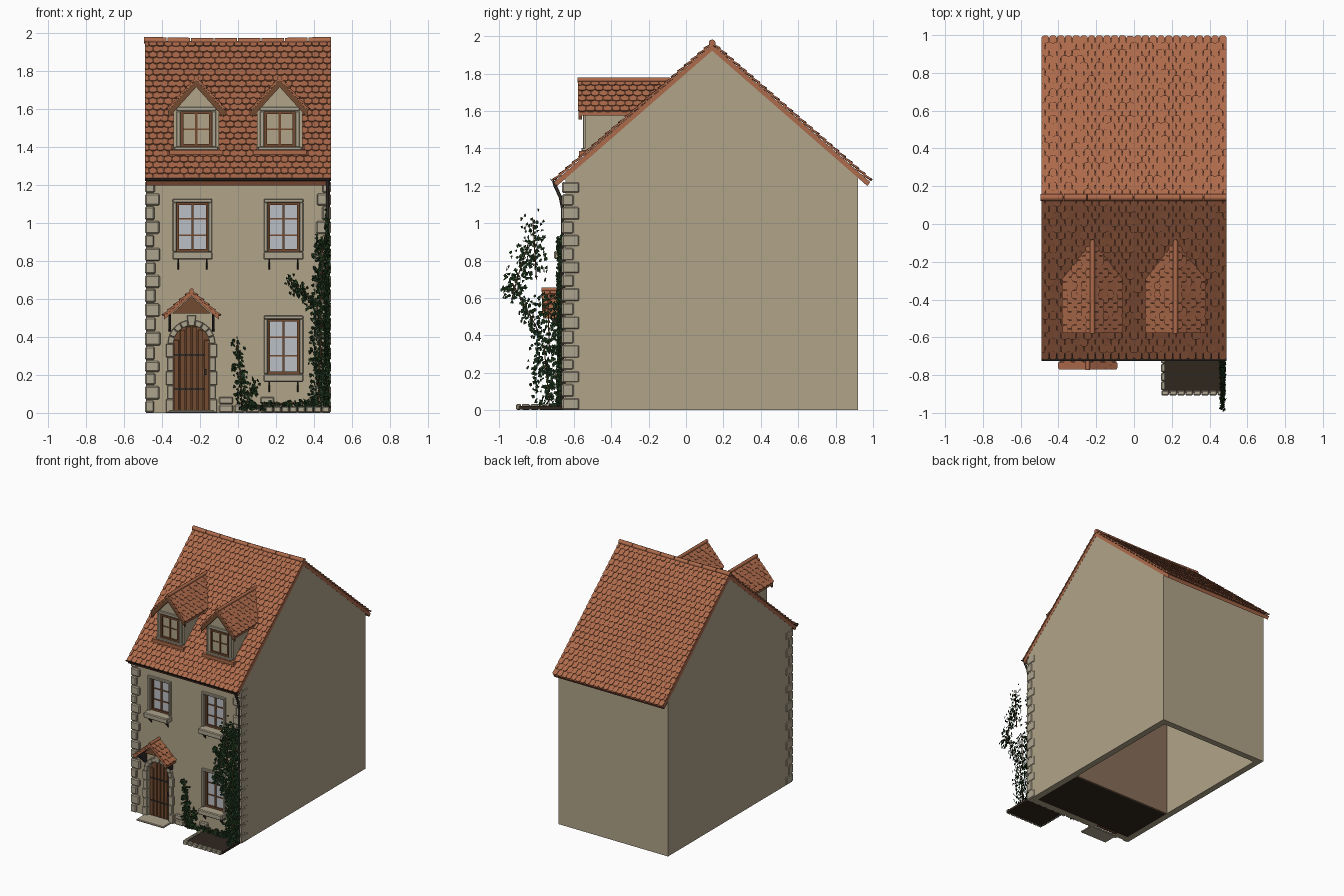
import bpy, bmesh, math, random
from mathutils import Vector as V

if "Cube" in bpy.data.objects:
    bpy.data.objects.remove(bpy.data.objects["Cube"])
random.seed(4)

def mat(name, r, g, b):
    m = bpy.data.materials.new(name)
    m.diffuse_color = (r, g, b, 1)
    m.use_nodes = True
    m.node_tree.nodes["Principled BSDF"].inputs["Base Color"].default_value = m.diffuse_color
    return m

PLASTER = mat("plaster", .44, .37, .25)
STONE = mat("stone", .42, .37, .27)
TILE = mat("clay_tile", .42, .145, .07)
WOOD = mat("wood", .17, .07, .03)
IRON = mat("iron", .03, .025, .02)
GLASS = mat("glass", .5, .52, .55)
SOIL = mat("soil", .03, .02, .013)
LEAF = mat("leaf", .018, .05, .016)
INNER = mat("partition", .25, .16, .1)

def finish(name, bm, m, bevel=0):
    bmesh.ops.recalc_face_normals(bm, faces=bm.faces)
    me = bpy.data.meshes.new(name)
    bm.to_mesh(me)
    bm.free()
    me.materials.append(m)
    ob = bpy.data.objects.new(name, me)
    bpy.context.collection.objects.link(ob)
    if bevel:
        b = ob.modifiers.new("bevel", 'BEVEL')
        b.width, b.segments = bevel, 1
    return ob

def add_prism(bm, axis, pts, a, b):
    def at(p, t):
        return (t, p[0], p[1]) if axis == 'x' else (p[0], t, p[1])
    lo = [bm.verts.new(at(p, a)) for p in pts]
    hi = [bm.verts.new(at(p, b)) for p in pts]
    bm.faces.new(lo)
    bm.faces.new(hi[::-1])
    for i in range(len(pts)):
        j = (i + 1) % len(pts)
        bm.faces.new((lo[i], hi[i], hi[j], lo[j]))

def solid(name, parts, m, bevel=0):
    """One object from prisms (axis, profile, start, end)."""
    bm = bmesh.new()
    for p in parts:
        add_prism(bm, *p)
    return finish(name, bm, m, bevel)

def box(x0, x1, y0, y1, z0, z1):
    return ('y', [(x0, z0), (x1, z0), (x1, z1), (x0, z1)], y0, y1)

def chevron(cx, hw, ze, za, t):
    return [(cx-hw, ze), (cx, za), (cx+hw, ze), (cx+hw, ze-t), (cx, za-t), (cx-hw, ze-t)]

def pipe(name, pts, r, m):
    cu = bpy.data.curves.new(name, 'CURVE')
    cu.dimensions, cu.bevel_depth, cu.bevel_resolution, cu.use_fill_caps = '3D', r, 2, True
    s = cu.splines.new('POLY')
    s.points.add(len(pts) - 1)
    for q, p in zip(s.points, pts):
        q.co = (*p, 1)
    cu.materials.append(m)
    ob = bpy.data.objects.new(name, cu)
    bpy.context.collection.objects.link(ob)

def roof_z(y):
    return 1.96 - abs(y - .14) * .866

def tiles(name, o, u, v, width, length, cols, rows, keep=lambda p: True):
    """Overlapping rounded tiles laid from corner o along u, up slope v."""
    bm = bmesh.new()
    o, u, v = V(o), V(u), V(v).normalized()
    n = u.cross(v)
    n = n if n.z > 0 else -n
    tw, th = width / cols, length / rows
    for r in range(rows):
        for c in range(cols + r % 2):
            s = (c - .5 * (r % 2)) * tw
            a, b = max(0, s) + .001, min(width, s + tw) - .001
            lo, hi = r * th, min((r + 1.25) * th, length)
            if not keep(o + u * (a + b) / 2 + v * (lo + hi) / 2):
                continue
            h = .010 + random.uniform(0, .003)
            d = b - a
            out = [(a, hi, .004), (a, lo+.2*th, h), (a+.25*d, lo, h), (b-.25*d, lo, h), (b, lo+.2*th, h), (b, hi, .004)]
            top = [bm.verts.new(o + u*x + v*y + n*z) for x, y, z in out]
            bot = [bm.verts.new(o + u*x + v*y + n*(z-.01)) for x, y, z in out]
            bm.faces.new(top)
            bm.faces.new(bot[::-1])
            for i in range(6):
                j = (i + 1) % 6
                bm.faces.new((top[i], bot[i], bot[j], top[j]))
    finish(name, bm, TILE)

def window(name, cx, z0, z1, w, y, rows):
    h, f = w / 2, .014
    fr = [box(cx-h, cx-h+f, y, y+.03, z0, z1), box(cx+h-f, cx+h, y, y+.03, z0, z1),
          box(cx-h+f, cx+h-f, y, y+.03, z0, z0+f), box(cx-h+f, cx+h-f, y, y+.03, z1-f, z1),
          box(cx-.006, cx+.006, y+.005, y+.025, z0+f, z1-f)]
    for i in range(1, rows):
        z = z0 + (z1 - z0) * i / rows
        fr.append(box(cx-h+f, cx+h-f, y+.008, y+.025, z-.004, z+.004))
    solid(name + "_frame", fr, WOOD)
    solid(name + "_glass", [box(cx-h+f/2, cx+h-f/2, y+.014, y+.02, z0+f/2, z1-f/2)], GLASS)

# House shell: hollow, open below, with openings cut in the front
DX = -.245
WINS = [("upper_left_window", -.24, .85, 1.11), ("upper_right_window", .24, .85, 1.11), ("lower_window", .24, .205, .495)]
arc = [(DX + .095*math.cos(math.pi*i/12), .365 + .095*math.sin(math.pi*i/12)) for i in range(13)]
door_profile = [(DX-.095, 0), (DX+.095, 0)] + arc
walls = solid("house_walls", [('x', [(-.645, 0), (.92, 0), (.92, 1.25), (.14, 1.925), (-.645, 1.25)], -.485, .485)], PLASTER)
cuts = [[('x', [(-.595, -.1), (.87, -.1), (.87, 1.22), (.14, 1.85), (-.595, 1.22)], -.435, .435)],
        [box(cx-.085, cx+.085, -.8, -.55, z0, z1) for _, cx, z0, z1 in WINS]
        + [('y', [(x, z - .001) for x, z in door_profile], -.8, -.55)]]
bpy.context.view_layer.objects.active = walls
for parts in cuts:
    cutter = solid("cutter", parts, PLASTER)
    cutter.hide_render = True
    md = walls.modifiers.new("cut", 'BOOLEAN')
    md.operation, md.object, md.solver = 'DIFFERENCE', cutter, 'EXACT'
    bpy.ops.object.modifier_apply(modifier=md.name)
    bpy.data.objects.remove(cutter)

# Front room: floors and partition
solid("room_floors", [box(-.435, .435, -.595, -.15, z, z+.012) for z in (0, .62, 1.2)], SOIL)
solid("room_partition", [box(-.435, .435, -.15, -.138, 0, 1.21)], INNER)

# Main roof
solid("roof_slab", [('x', [(-.705, 1.22), (.14, 1.955), (.985, 1.22), (.97, 1.198), (.14, 1.922), (-.69, 1.198)], -.486, .486)], TILE)
for nm, y, d in (("front", -.71, 1), ("back", .99, -1)):
    tiles(nm + "_roof_tiles", (-.49, y, 1.224), (1, 0, 0), (0, .85*d, .736), .98, 1.12, 24, 24)
for i in range(8):
    xs = [-.495 + .99 * (i + k) / 8 for k in (0, .96)]
    pipe("ridge_cap", [(x, .14, 1.957 + .03 * x * x) for x in xs], .018, TILE)

# Gutter and downpipe
def half(r, a, b):
    return [(-.708 + r*math.cos(t), 1.238 + r*math.sin(t)) for t in (a + (b-a)*i/6 for i in range(7))]
solid("gutter", [('x', half(.017, math.pi, 2*math.pi) + half(.013, 2*math.pi, math.pi), -.49, .49)], IRON)
pipe("downpipe", [(.472, -.706, 1.225), (.472, -.70, 1.2), (.472, -.672, 1.14), (.472, -.66, 1.08), (.472, -.66, .01)], .009, IRON)

# Dormers
for side, cx in (("left", -.22), ("right", .22)):
    nm = side + "_dormer"
    solid(nm + "_body", [('y', [(cx-.12, 1.38), (cx+.12, 1.38), (cx+.12, 1.61), (cx, 1.735), (cx-.12, 1.61)], -.54, -.14)], PLASTER)
    solid(nm + "_surround", [box(cx-.105, cx-.082, -.55, -.53, 1.4, 1.59), box(cx+.082, cx+.105, -.55, -.53, 1.4, 1.59),
          box(cx-.105, cx+.105, -.55, -.53, 1.59, 1.612), box(cx-.115, cx+.115, -.56, -.53, 1.385, 1.402)], STONE, .003)
    window(nm + "_window", cx, 1.402, 1.588, .164, -.552, 2)
    solid(nm + "_apron", [box(cx-.14, cx+.14, -.572, -.53, 1.362, 1.386)], TILE)
    solid(nm + "_roof", [('y', chevron(cx, .148, 1.597, 1.76, .022), -.572, -.09)], TILE)
    solid(nm + "_bargeboard", [('y', chevron(cx, .147, 1.594, 1.757, .04), -.574, -.556)], WOOD)
    for s in (-1, 1):
        tiles(nm + "_tiles", (cx + s*.152, -.578, 1.594), (0, 1, 0), (-s*.15, 0, .165), .5, .223, 11, 6,
              lambda p: p.z > roof_z(p.y) - .04)
    pipe(nm + "_ridge", [(cx, -.58, 1.766), (cx, -.085, 1.766)], .013, TILE)

# Windows with stone surrounds, sills and brackets
for nm, cx, z0, z1 in WINS:
    window(nm, cx, z0, z1, .17, -.635, 3)
    solid(nm + "_surround", [box(cx-.104, cx-.083, -.657, -.63, z0, z1), box(cx+.083, cx+.104, -.657, -.63, z0, z1),
                             box(cx-.104, cx+.104, -.66, -.63, z1-.002, z1+.018)], STONE, .004)
    solid(nm + "_sill", [box(cx-.106, cx+.106, -.705, -.625, z0-.042, z0)], STONE, .006)
    solid(nm + "_brackets", [('x', [(-.64, z0-.042), (-.69, z0-.042), (-.645, z0-.095)], cx+k-.003, cx+k+.003)
                             for k in (-.075, .075)], IRON)

# Door with arched stone surround, hinges and step
solid("door", [('y', door_profile, -.622, -.605)], WOOD)
planks = []
for i in range(6):
    x = DX - .095 + .19 * i / 6
    h = min(.365 + math.sqrt(max(0, .095**2 - (q - DX)**2)) for q in (x+.002, x+.0297))
    planks.append(box(x+.002, x+.0297, -.63, -.62, .005, h))
solid("door_planks", planks, WOOD, .002)
solid("door_hinges", [box(DX-.09, DX+.07, -.634, -.628, z, z+.01) for z in (.12, .30)] + [box(DX+.066, DX+.078, -.645, -.628, .2, .23)], IRON)
stones = []
for s in (-1, 1):
    for i in range(5):
        a, b = sorted((DX + s*.095, DX + s*(.127 if i % 2 else .135)))
        stones.append(box(a, b, -.667, -.61, i*.073 + .001, i*.073 + .072))
for i in range(9):
    a, b = [math.pi*(i+k)/9 for k in (.02, .98)]
    R = .15 if i == 4 else .126
    stones.append(('y', [(DX + r*math.cos(t), .365 + r*math.sin(t)) for r, t in ((.094, a), (R, a), (R, b), (.094, b))],
                   -.675 if i == 4 else -.667, -.61))
solid("door_surround", stones, STONE, .003)
solid("door_step", [box(DX-.12, DX+.12, -.765, -.64, 0, .014)], STONE, .004)

# Door canopy
solid("canopy_roof", [('y', chevron(DX, .146, .512, .64, .022), -.765, -.645)], TILE)
solid("canopy_gable", [('y', [(DX-.1, .525), (DX+.1, .525), (DX, .615)], -.70, -.645)], WOOD)
for s in (-1, 1):
    tiles("canopy_tiles", (DX + s*.15, -.77, .508), (0, 1, 0), (-s*.15, 0, .132), .125, .2, 3, 5)
    x = DX + s*.115
    solid("canopy_bracket", [('x', [(-.645, .43), (-.665, .43), (-.755, .515), (-.755, .535), (-.645, .535)], x-.007, x+.007)], IRON)
pipe("canopy_ridge", [(DX, -.772, .645), (DX, -.645, .645)], .012, TILE)

# Quoins at the front corners and plinth stones
q, z, i = [], .002, 0
while z < 1.18:
    h = random.uniform(.062, .078)
    for s in (-1, 1):
        a, b = sorted((s*.49, s*(.412 if i % 2 else .44) + random.uniform(-.006, .006)))
        q.append(box(a, b, -.662, -.60 if i % 2 else -.57, z, z+h-.006))
    z, i = z + h, i + 1
solid("quoins", q, STONE, .007)
p, x = [], -.1
while x < .40:
    w = random.uniform(.05, .08)
    for z0, z1 in ((.002, .043), (.047, .085))[:random.choice((1, 1, 2))]:
        p.append(box(x, x+w-.005, -.66, -.63, z0, z1))
    x += w
solid("plinth_stones", p, STONE, .006)

# Flower bed
solid("bed_soil", [box(.15, .483, -.895, -.645, .004, .022)], SOIL)
edge = [box(.145 + i*.0425, .184 + i*.0425, -.908, -.882, .002, .033) for i in range(8)]
edge += [box(.142, .166, -.878 + i*.047, -.835 + i*.047, .002, .033) for i in range(5)]
solid("bed_edging", edge, STONE, .005)

# Ivy: one sheet on the front wall, one standing out along the right edge
bm = bmesh.new()
def ivy(a, b, spread, n):
    a, b = V(a), V(b)
    pipe("ivy_stem", [a, a.lerp(b, .35) + V((.004, 0, .01)), b], .003, WOOD)
    for _ in range(n):
        c = a.lerp(b, random.random()) + V([random.uniform(-1, 1) * k * random.random()**.4 for k in spread])
        c = V((min(c.x, .478), max(c.y, -.987), max(c.z, .016)))
        nrm = V([random.uniform(-1, 1) * .6 for _ in range(3)]) + V((.8, -.8, .3))
        t = nrm.cross(V([random.uniform(-1, 1) for _ in range(3)])).normalized() * random.uniform(.010, .016)
        w = nrm.normalized().cross(t)
        f = nrm.normalized() * .004
        pts = [bm.verts.new(v) for v in (c - t*.8, c + w*.8 - t*.3 + f, c + w*.5 + t*.4 + f, c + t, c - w*.5 + t*.4 + f, c - w*.8 - t*.3 + f)]
        bm.faces.new((pts[0], pts[1], pts[2], pts[3]))
        bm.faces.new((pts[0], pts[3], pts[4], pts[5]))
Y = -.672
wide, slim = (.06, .018, .04), (.04, .015, .03)
ivy((.42, Y, .02), (.44, Y, .5), wide, 360)
ivy((.43, Y, .45), (.445, Y, .92), (.05, .018, .04), 300)
ivy((.42, Y, .55), (.27, Y, .70), (.04, .018, .05), 110)
ivy((.42, Y, .05), (.02, Y, .03), (.03, .02, .025), 190)
ivy((.02, Y, .04), (-.005, Y, .38), slim, 120)
ivy((.04, Y, .04), (.09, Y, .17), slim, 50)
X = .468
ivy((X, -.73, .02), (X, -.76, .35), (.014, .10, .04), 260)
ivy((X, -.73, .3), (X, -.74, .62), (.014, .09, .04), 150)
ivy((X, -.78, .4), (X, -.93, .68), (.012, .06, .06), 130)
ivy((X, -.93, .6), (X, -.84, .9), (.012, .08, .05), 140)
ivy((X, -.80, .7), (X, -.82, 1.03), (.012, .07, .05), 100)
finish("ivy_leaves", bm, LEAF)
